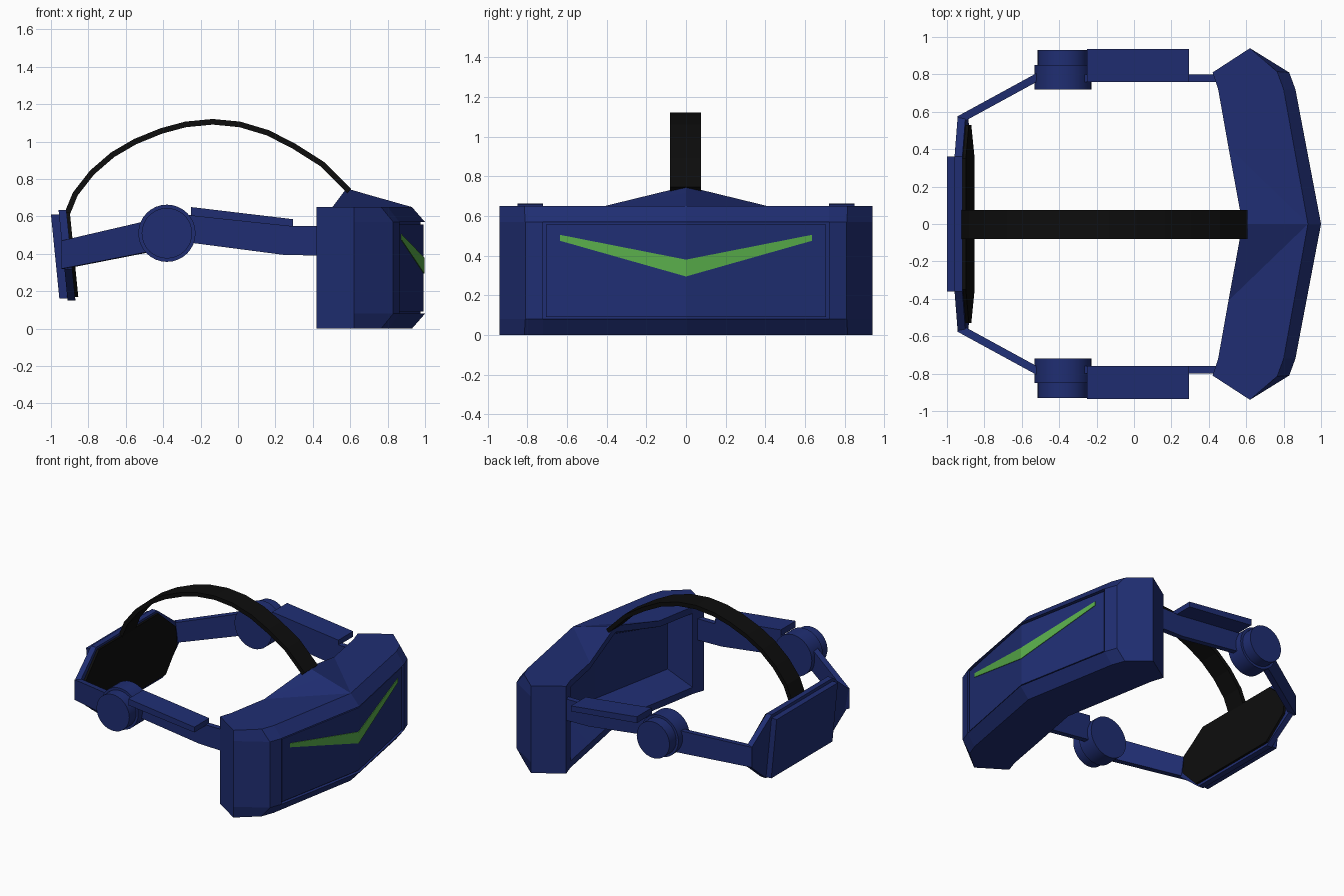
import bpy, bmesh, math
from mathutils import Vector, Matrix

if "Cube" in bpy.data.objects:
    bpy.data.objects.remove(bpy.data.objects["Cube"])


def material(name, rgb):
    m = bpy.data.materials.new(name)
    m.diffuse_color = (*rgb, 1)
    m.use_nodes = True
    m.node_tree.nodes["Principled BSDF"].inputs["Base Color"].default_value = m.diffuse_color
    return m


BLUE = material("blue", (0.014, 0.027, 0.17))
BLACK = material("black", (0.004, 0.004, 0.004))
GREEN = material("green", (0.1, 0.42, 0.07))


def finish(name, bm, mat, mirror=False):
    bmesh.ops.remove_doubles(bm, verts=bm.verts, dist=0.0005)
    bmesh.ops.recalc_face_normals(bm, faces=bm.faces)
    me = bpy.data.meshes.new(name)
    bm.to_mesh(me)
    bm.free()
    me.materials.append(mat)
    ob = bpy.data.objects.new(name, me)
    bpy.context.collection.objects.link(ob)
    if mirror:
        mod = ob.modifiers.new("mirror", 'MIRROR')
        mod.use_axis = (False, True, False)
        mod.merge_threshold = 0.001
    return ob


def from_faces(name, faces, mat, mirror=True):
    bm = bmesh.new()
    for f in faces:
        bm.faces.new([bm.verts.new(p) for p in f])
    return finish(name, bm, mat, mirror)


def prism(name, pts, vec, mat, mirror=False):
    bm = bmesh.new()
    n = len(pts)
    lo = [bm.verts.new(p) for p in pts]
    hi = [bm.verts.new(Vector(p) + Vector(vec)) for p in pts]
    bm.faces.new(lo)
    bm.faces.new(hi)
    for i in range(n):
        j = (i + 1) % n
        bm.faces.new((lo[i], lo[j], hi[j], hi[i]))
    return finish(name, bm, mat, mirror)


def at(z, pts):
    return [(x, y, z) for x, y in pts]


def strip(r1, r2):
    return [(r1[i], r1[i + 1], r2[i + 1], r2[i]) for i in range(len(r1) - 1)]


# Visor shell: one half, mirrored across y = 0
a, b, g, B = (0.42, 0.81), (0.62, 0.94), (0.45, 0.72), (0.505, 0.41)
narrow = [a, b, (0.765, 0.815), (0.80, 0.72), (0.93, 0)]
wide = [a, b, (0.83, 0.81), (0.863, 0.72), (1.0, 0)]
rows = [at(0, narrow), at(0.08, wide), at(0.57, wide), at(0.65, narrow)]
faces = strip(rows[0], rows[1]) + strip(rows[1], rows[2])[:3] + strip(rows[2], rows[3])
# recess in the front face
rim = [rows[1][4], rows[1][3], rows[2][3], rows[2][4]]
deep = [(x - 0.025, y, z) for x, y, z in rim]
faces += strip(rim, deep) + [deep]
# flat top with raised brow, and flat underside
P, Q, F = (0.58, 0, 0.75), (0.70, 0, 0.715), rows[3][4]
B_top, g_top = (*B, 0.65), (*g, 0.65)
faces += [rows[3] + [B_top, g_top], (B_top, P, Q), (B_top, Q, F)]
low_out = at(0, [g, B, (0.58, 0)])
faces += [rows[0] + low_out[::-1]]
# rear rim and tapered cavity
low_in = at(0.05, [g, B, (0.58, 0)])
high_in = [(*g, 0.60), (*B, 0.605), (0.58, 0, 0.70)]
faces += strip(low_out, low_in) + strip(high_in, [g_top, B_top, P])
faces += [(rows[0][0], low_out[0], low_in[0], high_in[0], g_top, rows[3][0])]
low_deep = at(0.16, [(0.62, 0.67), (0.67, 0.41), (0.75, 0)])
high_deep = [(0.62, 0.67, 0.53), (0.67, 0.41, 0.54), (0.75, 0, 0.62)]
faces += strip(low_in, low_deep) + strip(low_deep, high_deep) + strip(high_deep, high_in)
faces += [(low_in[0], low_deep[0], high_deep[0], high_in[0])]
from_faces("visor_shell", faces, BLUE)


# Front panel and chevron stripe, following the angled front face
def front(y, z, off):
    return (1.0 - 0.19 * abs(y) + off, y, z)


panel = [[front(y, z, off) for y, z in ((0, 0.092), (0.705, 0.092), (0.705, 0.558), (0, 0.558))]
         for off in (-0.03, -0.008)]
from_faces("front_panel", strip(*panel) + [panel[1]], BLUE)
stripe = [[front(y, z, off) for y, z in ((0, 0.295), (0.635, 0.475), (0.635, 0.505), (0, 0.38))]
          for off in (-0.01, -0.004)]
from_faces("chevron_stripe", strip(*stripe) + [stripe[1]], GREEN)

# Side arms with top covers
arm = [(-0.35, 0.617), (0.295, 0.55), (0.45, 0.55), (0.45, 0.39), (0.24, 0.395), (-0.35, 0.472)]
prism("side_arm", [(x, 0.76, z) for x, z in arm], (0, 0.04, 0), BLUE, True)
cover = [(-0.25, 0.65), (0.295, 0.585), (0.295, 0.545), (-0.25, 0.603)]
prism("arm_cover", [(x, 0.76, z) for x, z in cover], (0, 0.175, 0), BLUE, True)

# Round pivots: wide drum and smaller outer cap
for name, r, y0, y1 in (("pivot_drum", 0.153, 0.72, 0.85), ("pivot_cap", 0.135, 0.84, 0.93)):
    bm = bmesh.new()
    bmesh.ops.create_cone(bm, cap_ends=True, segments=32, radius1=r, radius2=r, depth=y1 - y0,
                          matrix=Matrix.Translation((-0.38, (y0 + y1) / 2, 0.51))
                          @ Matrix.Rotation(math.pi / 2, 4, 'X'))
    ob = finish(name, bm, BLUE, True)
    bpy.ops.object.select_all(action='DESELECT')
    ob.select_set(True)
    bpy.context.view_layer.objects.active = ob
    bpy.ops.object.shade_smooth_by_angle(angle=math.radians(35))

# Rear arms angled in to the back plate
prism("rear_arm", [(-0.45, 0.845, 0.585), (-0.945, 0.575, 0.47), (-0.945, 0.575, 0.32),
                   (-0.45, 0.845, 0.417)], (0.02, -0.036, 0), BLUE, True)


# Tilted back plate, outer panel and head pad
def tilted(name, half, off, thick, mat):
    loop = half + [(-y, z) for y, z in reversed(half)]
    prism(name, [(-1.0 + 0.1 * (0.61 - z) + off, y, z) for y, z in loop], (thick, 0, 0), mat)


tilted("back_plate", [(0.36, 0.635), (0.57, 0.47), (0.57, 0.32), (0.36, 0.15)], 0.043, 0.042, BLUE)
tilted("back_outer_panel", [(0.36, 0.61), (0.36, 0.16)], 0.0, 0.045, BLUE)
tilted("head_pad", [(0.35, 0.62), (0.53, 0.46), (0.53, 0.33), (0.37, 0.17)], 0.08, 0.022, BLACK)

# Overhead strap
path = [Vector(p) for p in (
    (0.595, 0.735), (0.45, 0.88), (0.30, 0.975), (0.16, 1.047), (0.01, 1.092), (-0.135, 1.106),
    (-0.28, 1.092), (-0.41, 1.057), (-0.55, 1.0), (-0.67, 0.93), (-0.78, 0.835),
    (-0.87, 0.72), (-0.915, 0.61))]
upper, lower = [], []
for i, p in enumerate(path):
    t = (path[min(i + 1, len(path) - 1)] - path[max(i - 1, 0)]).normalized()
    n = Vector((t.y, -t.x)) * 0.015
    upper.append(p + n)
    lower.append(p - n)
bm = bmesh.new()
ring = []
for u, l in zip(upper, lower):
    ring.append([bm.verts.new((q.x, y, q.y)) for q, y in
                 ((u, -0.08), (u, 0.075), (l, 0.075), (l, -0.08))])
for r, s in zip(ring, ring[1:]):
    for k in range(4):
        bm.faces.new((r[k], r[(k + 1) % 4], s[(k + 1) % 4], s[k]))
bm.faces.new(ring[0])
bm.faces.new(ring[-1])
finish("overhead_strap", bm, BLACK)
